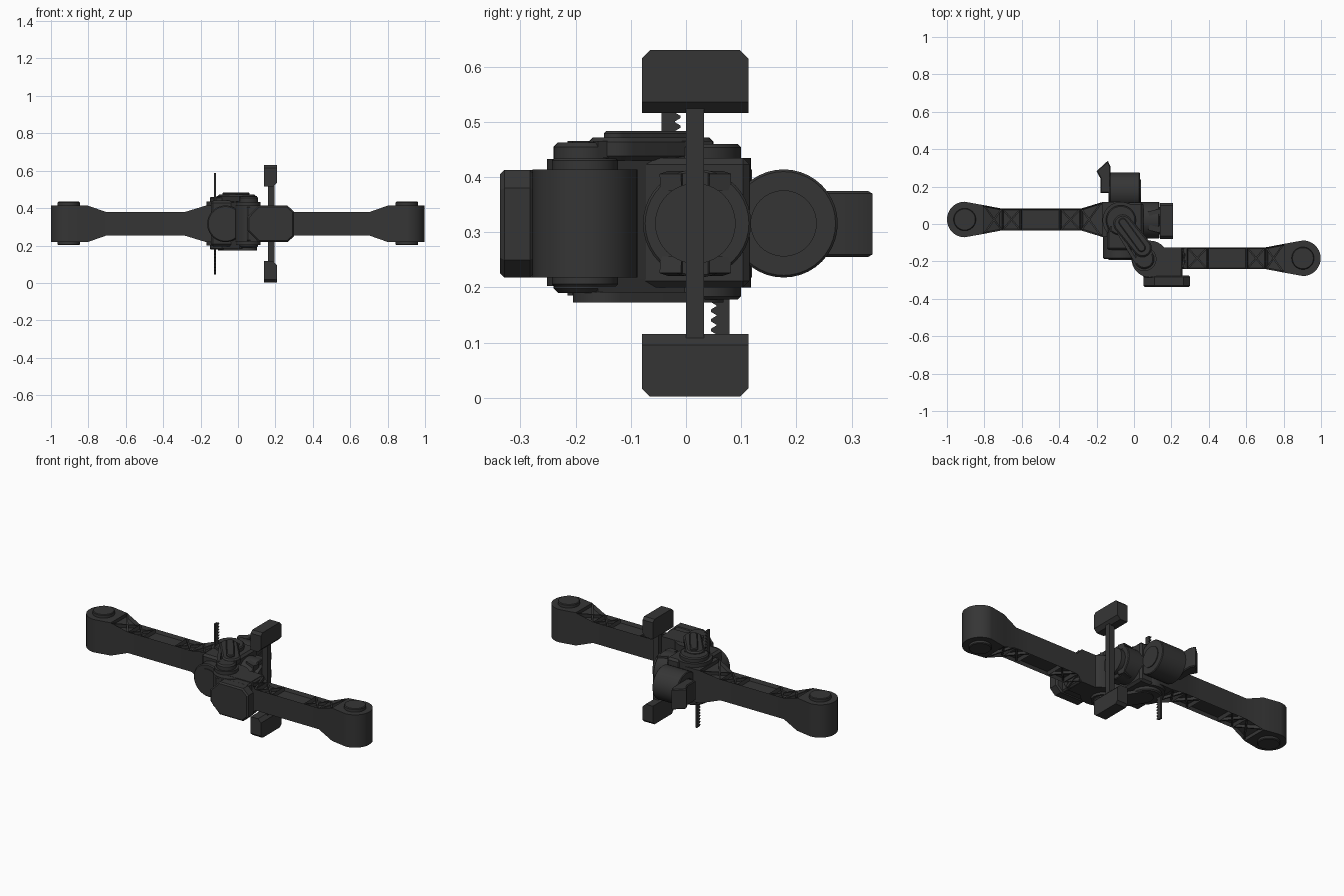
import bpy, bmesh
from math import sin, cos, pi, radians
from mathutils import Vector, Matrix

cube = bpy.data.objects.get("Cube")
if cube:
    bpy.data.objects.remove(cube, do_unlink=True)

mat = bpy.data.materials.new("charcoal_plastic")
mat.use_nodes = True
colour = (0.036, 0.036, 0.036, 1)
mat.diffuse_color = colour
mat.node_tree.nodes["Principled BSDF"].inputs["Base Color"].default_value = colour

MID = 0.316                      # height of the shared centre line
HUB = Vector((-0.07, 0.02, 0))   # main pivot
ELBOW = Vector((0.055, -0.187, 0))  # second pivot


def finish(name, bm):
    bmesh.ops.recalc_face_normals(bm, faces=bm.faces)
    mesh = bpy.data.meshes.new(name)
    bm.to_mesh(mesh)
    bm.free()
    mesh.materials.append(mat)
    ob = bpy.data.objects.new(name, mesh)
    bpy.context.collection.objects.link(ob)
    bpy.ops.object.select_all(action='DESELECT')
    ob.select_set(True)
    bpy.context.view_layer.objects.active = ob
    bpy.ops.object.shade_smooth_by_angle(angle=radians(28))
    return ob


def add_box(bm, lo, hi):
    lo, hi = Vector(lo), Vector(hi)
    m = Matrix.Translation((lo + hi) / 2) @ Matrix.Diagonal((*(hi - lo), 1))
    return bmesh.ops.create_cube(bm, size=1, matrix=m)["verts"]


def add_beam(bm, p, q, width, height):
    rot = (q - p).to_track_quat('X', 'Z').to_matrix().to_4x4()
    m = Matrix.Translation((p + q) / 2) @ rot @ Matrix.Diagonal(((q - p).length, width, height, 1))
    bmesh.ops.create_cube(bm, size=1, matrix=m)


def box(name, lo, hi, bevel=0):
    bm = bmesh.new()
    add_box(bm, lo, hi)
    if bevel:
        bmesh.ops.bevel(bm, geom=bm.edges[:], offset=bevel, segments=1, affect='EDGES')
    return finish(name, bm)


def prism(name, points, axis, a, b, bevel=0):
    """Extrude a flat outline along one axis, from a to b."""
    place = {'x': lambda u, v, t: (t, u, v), 'y': lambda u, v, t: (u, t, v),
             'z': lambda u, v, t: (u, v, t)}[axis]
    bm = bmesh.new()
    rings = [[bm.verts.new(place(u, v, t)) for u, v in points] for t in (a, b)]
    n = len(points)
    caps = [bm.faces.new(r) for r in rings]
    for i in range(n):
        j = (i + 1) % n
        bm.faces.new((rings[0][i], rings[0][j], rings[1][j], rings[1][i]))
    bmesh.ops.recalc_face_normals(bm, faces=bm.faces)
    if bevel:
        edges = {e for f in caps for e in f.edges}
        bmesh.ops.bevel(bm, geom=list(edges), offset=bevel, segments=1, affect='EDGES')
    return finish(name, bm)


def circle(u, v, r, n=40):
    return [(u + r * cos(2 * pi * i / n), v + r * sin(2 * pi * i / n)) for i in range(n)]


def stadium(p, q, r, n=14):
    """Outline of a rounded link around two pivots."""
    d = q - p
    start = Vector((d.x, d.y)).angle_signed(Vector((1, 0)))
    pts = []
    for c, off in ((q, -pi / 2), (p, pi / 2)):
        for i in range(n + 1):
            t = start + off + pi * i / n
            pts.append((c.x + r * cos(t), c.y + r * sin(t)))
    return pts


# Long arms: rounded tip, tapered neck, bar with sunken cells and cross ribs
def arm(name, cx, cy, s, tail):
    r = 0.095
    rows = [(-r * cos(radians(a)), r * sin(radians(a)), 0.098) for a in range(9, 91, 9)]
    first = len(rows)
    rows += [(0.1, 0.077, 0.098), (0.2, 0.058, 0.063), (0.3, 0.058, 0.063),
             (0.51, 0.058, 0.063), (0.62, 0.058, 0.063)] + tail
    bm = bmesh.new()
    rings = []
    for d, w, h in rows:
        rings.append([bm.verts.new((cx + s * d, cy + u * w, MID + v * h))
                      for u, v in ((-1, -1), (1, -1), (1, 1), (-1, 1))])
    cells = []
    for i in range(len(rows) - 1):
        for k in range(4):
            f = bm.faces.new((rings[i][k], rings[i][(k + 1) % 4],
                              rings[i + 1][(k + 1) % 4], rings[i + 1][k]))
            if k in (0, 2) and first <= i < first + 5:
                cells.append(f)
    bm.faces.new(rings[0])
    bm.faces.new(rings[-1])
    bmesh.ops.recalc_face_normals(bm, faces=bm.faces)
    bmesh.ops.inset_individual(bm, faces=cells, thickness=0.009, depth=-0.02)
    for i in (first, first + 1, first + 3, first + 4):
        (d0, w0, h0), (d1, w1, h1) = rows[i], rows[i + 1]
        for v in (-1, 1):
            for u in (-1, 1):
                p = Vector((cx + s * (d0 + .008), cy + u * (w0 - .008), MID + v * (h0 - .014)))
                q = Vector((cx + s * (d1 - .008), cy - u * (w1 - .008), MID + v * (h1 - .014)))
                add_beam(bm, p, q, 0.009, 0.02)
    finish(name, bm)
    # Pivot caps above and below the tip
    prism(name + "_tip_cap", circle(cx, cy, 0.06), 'z', MID - 0.114, MID + 0.118, 0.004)


arm("right_arm", -0.905, 0.024, 1, [(0.735, 0.093, 0.098), (0.83, 0.096, 0.098)])
arm("left_arm", 0.903, -0.183, -1, [(0.65, 0.058, 0.098), (0.85, 0.058, 0.098)])

# Main pivot and elbow pivot
prism("hub_body", circle(HUB.x, HUB.y, 0.098), 'z', 0.2, 0.435)
prism("hub_cap", circle(HUB.x, HUB.y, 0.08), 'z', 0.178, 0.46, 0.006)
prism("elbow_body", circle(ELBOW.x + .03, ELBOW.y, 0.098), 'z', 0.218, 0.413)
prism("elbow_ring", circle(ELBOW.x, ELBOW.y, 0.065), 'z', 0.203, 0.433)
prism("elbow_cap", circle(ELBOW.x, ELBOW.y, 0.053), 'z', 0.19, 0.463, 0.008)

# Links joining both pivots
prism("lower_link", stadium(HUB + Vector((.02, -.01, 0)), ELBOW + Vector((-.01, .04, 0)), 0.058),
      'z', 0.173, 0.192)
prism("upper_link", stadium(HUB + Vector((.01, -.02, 0)), ELBOW + Vector((-.01, .06, 0)), 0.05),
      'z', 0.43, 0.472, 0.008)
prism("upper_link_rim", stadium(HUB + Vector((.01, -.01, 0)), ELBOW + Vector((-.015, .06, 0)), 0.022),
      'z', 0.46, 0.484, 0.005)
bm = bmesh.new()
side = Vector((0.207, 0.125, 0)).normalized() * 0.045
for z in (0.2, 0.45):
    for k in (-1, 1):
        up = Vector((0, 0, z))
        add_beam(bm, HUB + side * k + up, ELBOW + side * k + up, 0.018, 0.03)
finish("link_rails", bm)
prism("link_core", stadium(HUB, ELBOW, 0.055), 'z', 0.215, 0.43)

# Front motor
prism("front_motor", circle(-0.067, MID, 0.098), 'y', -0.187, 0.0, 0.006)
prism("front_motor_face", circle(-0.067, MID, 0.07), 'y', -0.192, -0.18)
box("front_motor_housing", (-0.145, -0.14, 0.195), (0.012, 0.02, 0.44), 0.012)

# Elbow flap on the front
flap = [(0.05, 0.28), (0.05, 0.352), (0.11, 0.413), (0.265, 0.413), (0.3, 0.38),
        (0.3, 0.25), (0.265, 0.218), (0.11, 0.218)]
prism("elbow_flap", flap, 'y', -0.337, -0.275, 0.008)
box("elbow_block", (0.045, -0.285, 0.222), (0.26, -0.125, 0.41), 0.008)

# Back motor with its horn
prism("back_motor", circle(0.177, MID, 0.098), 'x', -0.13, 0.032, 0.004)
prism("back_motor_face", circle(0.177, MID, 0.06), 'x', -0.136, 0.037)
box("back_motor_mount", (-0.125, 0.06, 0.25), (0.0, 0.15, 0.38), 0.008)
horn = [(-0.2, 0.283), (-0.14, 0.338), (-0.125, 0.305), (-0.125, 0.165),
        (-0.178, 0.165), (-0.178, 0.24)]
prism("horn", horn, 'z', 0.255, 0.375, 0.005)

# Gripper drive on the left
prism("gripper_motor", circle(0.02, MID, 0.098), 'x', -0.05, 0.135, 0.004)
prism("gripper_motor_face", circle(0.017, MID, 0.073), 'x', 0.13, 0.16)
box("gripper_collar", (-0.04, -0.085, 0.2), (0.05, 0.115, 0.435), 0.012)
bm = bmesh.new()
for y in (-1, 1):
    for z in (-1, 1):
        c = Vector((0.08, 0.017 + y * 0.03, MID + z * 0.08))
        add_beam(bm, c, c + Vector((0.06, y * 0.015, -z * 0.005)), 0.04, 0.03)
finish("motor_clamps", bm)
box("gripper_rod", (0.16, 0.0, 0.1), (0.196, 0.033, 0.532))

# Gripper pads, mirrored about the centre line
for name, s in (("upper_pad", 1), ("lower_pad", -1)):
    bm = bmesh.new()
    za, zb = sorted((MID + s * 0.2, MID + s * 0.314))
    add_box(bm, (0.14, -0.08, za), (0.208, 0.113, zb))
    inner = [e for e in bm.edges if all(v.co.x > 0.2 and abs(v.co.z - MID) < 0.25 for v in e.verts)]
    bmesh.ops.bevel(bm, geom=inner, offset=0.02, segments=1, affect='EDGES')
    outer = [e for e in bm.edges if all(abs(v.co.z - MID) > 0.3 for v in e.verts)
             and abs(e.verts[0].co.x - e.verts[1].co.x) > 0.05]
    bmesh.ops.bevel(bm, geom=outer, offset=0.015, segments=1, affect='EDGES')
    finish(name, bm)

# Toothed racks, one up and one down
for name, s, back, root in (("upper_rack", 1, -0.044, -0.02), ("lower_rack", -1, 0.079, 0.055)):
    tip = root + s * 0.01
    pts = [(back, MID + s * 0.272), (back, MID - s * 0.06)]
    for i in range(19):
        z = MID + s * (-0.06 + 0.0175 * i)
        pts += [(root, z), (tip, z + s * 0.006), (tip, z + s * 0.01), (root, z + s * 0.016)]
    prism(name, pts, 'x', -0.127, -0.117)
